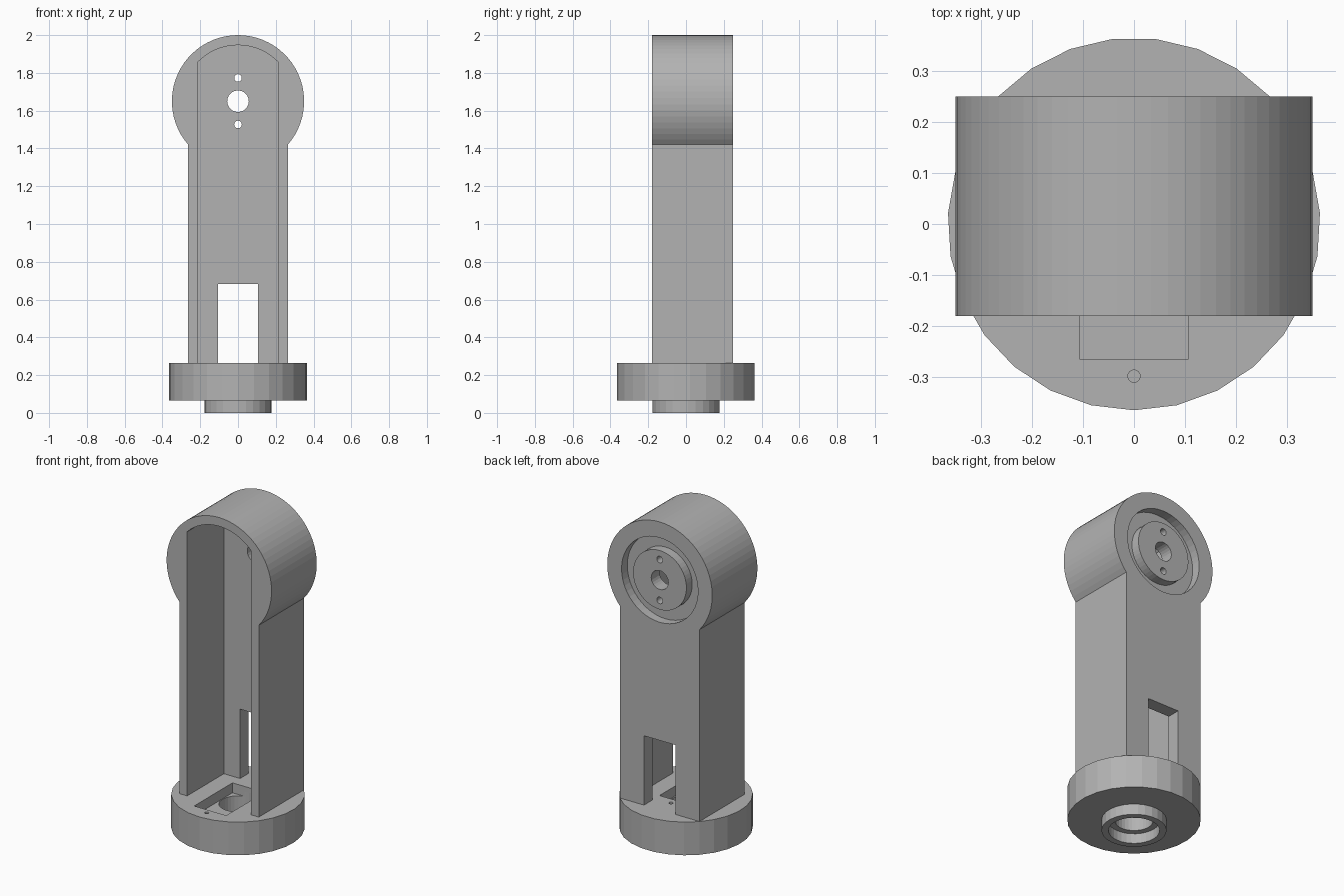
import bpy, bmesh, math
from mathutils import Vector

if "Cube" in bpy.data.objects:
    bpy.data.objects.remove(bpy.data.objects["Cube"])

grey = bpy.data.materials.new("plain_grey")
grey.use_nodes = True
grey.diffuse_color = (0.45, 0.45, 0.45, 1)
grey.node_tree.nodes["Principled BSDF"].inputs["Base Color"].default_value = grey.diffuse_color


def prism(name, outline, start, depth):
    """Extrude a closed loop of points along a vector."""
    bm = bmesh.new()
    face = bm.faces.new([bm.verts.new(Vector(p) + Vector(start)) for p in outline])
    top = bmesh.ops.extrude_face_region(bm, geom=[face])["geom"]
    bmesh.ops.translate(bm, vec=depth, verts=[v for v in top if isinstance(v, bmesh.types.BMVert)])
    bmesh.ops.recalc_face_normals(bm, faces=bm.faces)
    mesh = bpy.data.meshes.new(name)
    bm.to_mesh(mesh)
    bm.free()
    mesh.materials.append(grey)
    obj = bpy.data.objects.new(name, mesh)
    bpy.context.collection.objects.link(obj)
    return obj


def arc(radius, start, end, steps):
    angles = [start + (end - start) * i / steps for i in range(steps + 1)]
    return [(radius * math.cos(a), radius * math.sin(a)) for a in angles]


def ring(radius, sides, start=-math.pi / 2):
    return arc(radius, start, start + math.tau, sides)[:-1]


def upright(name, points, y0, y1, z=0):
    return prism(name, [(x, 0, h) for x, h in points], (0, y0, z), (0, y1 - y0, 0))


def flat(name, points, z0, z1, y=0):
    return prism(name, [(x, h, 0) for x, h in points], (0, y, z0), (0, 0, z1 - z0))


def rect(x, low, high):
    return [(-x, low), (x, low), (x, high), (-x, high)]


def boolean(target, tool, operation="DIFFERENCE"):
    mod = target.modifiers.new("cut", "BOOLEAN")
    mod.operation, mod.solver, mod.object = operation, "EXACT", tool
    bpy.context.view_layer.objects.active = target
    bpy.ops.object.modifier_apply(modifier=mod.name)
    bpy.data.objects.remove(tool)


FRONT, BACK, WALL = -0.18, 0.25, 0.17
DECK, HUB = 0.265, 1.65


def arch(half_width, radius, bottom, steps):
    """Straight sides rising into a round head centred on the hub."""
    a = math.acos(half_width / radius)
    if radius > 0.3:
        a = -a
    head = [(x, z + HUB) for x, z in arc(radius, a, math.pi - a, steps)]
    return [(-half_width, bottom), (half_width, bottom)] + head


# Upright arm with a round head, hollowed from the front
arm = upright("arm_housing", arch(0.265, 0.35, DECK, 48), FRONT, BACK)
boolean(arm, upright("pocket", arch(0.213, 0.297, 0.2, 16), FRONT - 0.1, WALL))
boolean(arm, upright("cable_slot", rect(0.105, 0.2, 0.683), WALL - 0.1, BACK + 0.1))

# Ring groove around the hub on the back
groove = upright("groove", ring(0.255, 48), BACK - 0.055, BACK + 0.05, HUB)
boolean(groove, upright("hub_core", ring(0.178, 48), BACK - 0.1, BACK + 0.1, HUB))
boolean(arm, groove)

# Shaft hole and two screw holes through the hub
for radius, offset in ((0.057, 0), (0.02, 0.123), (0.02, -0.123)):
    boolean(arm, upright("hole", ring(radius, 24), 0, BACK + 0.1, HUB + offset))

# Round base with a lower collar
base = flat("round_base", ring(0.365, 27), 0.065, DECK)
boolean(base, flat("collar", ring(0.178, 27), 0, 0.1), "UNION")

# Motor recess, shaft opening and counterbore
boolean(base, flat("recess", rect(0.107, -0.265, 0.1), DECK - 0.06, DECK + 0.1))
boolean(base, flat("opening", ring(0.104, 32), -0.1, DECK - 0.03))
boolean(base, flat("counterbore", ring(0.14, 32), -0.1, 0.06))

# Motor screw holes
for y in (-0.298, 0.142):
    boolean(base, flat("screw_hole", ring(0.012, 16), DECK - 0.1, DECK + 0.1, y))
